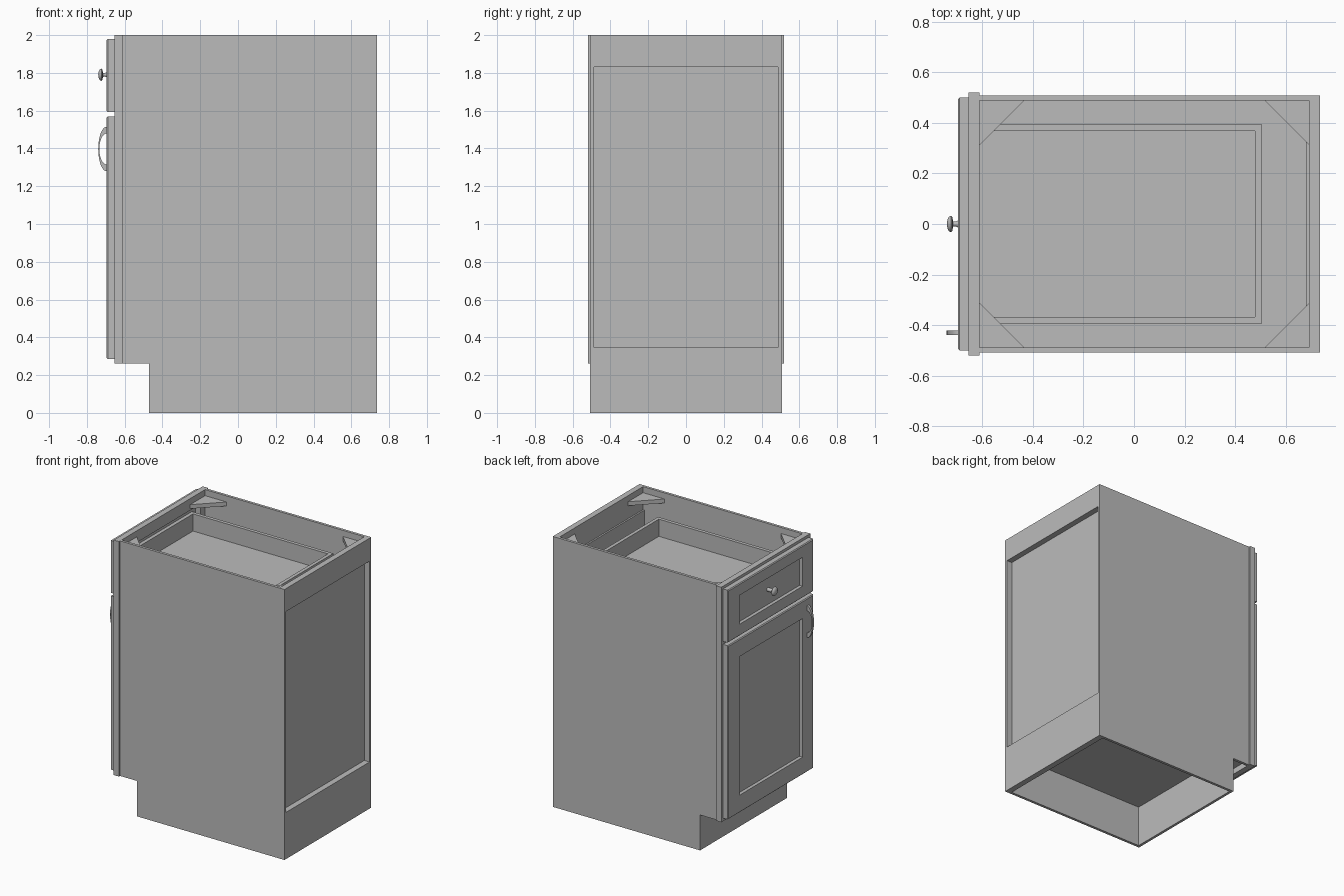
import bpy, bmesh, math
from mathutils import Vector

cube = bpy.data.objects.get("Cube")
if cube:
    bpy.data.objects.remove(cube, do_unlink=True)

grey = bpy.data.materials.new("plain_grey")
grey.use_nodes = True
grey.diffuse_color = (0.5, 0.5, 0.5, 1)
grey.node_tree.nodes["Principled BSDF"].inputs["Base Color"].default_value = (0.5, 0.5, 0.5, 1)


def finish(name, bm, smooth=False):
    bmesh.ops.recalc_face_normals(bm, faces=bm.faces)
    mesh = bpy.data.meshes.new(name)
    bm.to_mesh(mesh)
    bm.free()
    mesh.materials.append(grey)
    obj = bpy.data.objects.new(name, mesh)
    bpy.context.collection.objects.link(obj)
    if smooth:
        bpy.ops.object.select_all(action="DESELECT")
        obj.select_set(True)
        bpy.context.view_layer.objects.active = obj
        bpy.ops.object.shade_smooth_by_angle(angle=math.radians(40))
    return obj


def box(name, x, y, z):
    """Box given by its (low, high) range on each axis."""
    bm = bmesh.new()
    bmesh.ops.create_cube(bm, size=1)
    for v in bm.verts:
        v.co = [r[0] if c < 0 else r[1] for c, r in zip(v.co, (x, y, z))]
    return finish(name, bm)


def prism(name, points, offset):
    """Extrude a closed outline of 3D points along an offset."""
    bm = bmesh.new()
    face = bm.faces.new([bm.verts.new(p) for p in points])
    top = bmesh.ops.extrude_face_region(bm, geom=[face])
    moved = [g for g in top["geom"] if isinstance(g, bmesh.types.BMVert)]
    bmesh.ops.translate(bm, verts=moved, vec=Vector(offset))
    return finish(name, bm)


def shaker_front(name, z0, z1, stile, rail):
    """Framed front with a recessed flat panel and eased outer edges."""
    back, front, depth, ease, half = -0.652, -0.695, 0.025, 0.006, 0.5

    bm = bmesh.new()

    def ring(x, dy, dz):
        a, b = half - dy, (z0 + dz, z1 - dz)
        return [bm.verts.new((x, y, z)) for y, z in
                ((-a, b[0]), (a, b[0]), (a, b[1]), (-a, b[1]))]

    rings = [ring(back, 0, 0), ring(front + ease, 0, 0), ring(front, ease, ease),
             ring(front, stile, rail), ring(front + depth, stile, rail)]
    for a, b in zip(rings, rings[1:]):
        for i in range(4):
            j = (i + 1) % 4
            bm.faces.new((a[i], a[j], b[j], b[i]))
    bm.faces.new(rings[0])
    bm.faces.new(rings[-1])
    return finish(name, bm)


FRAME_X = (-0.653, -0.61)
INNER = 0.487

# Carcass sides, notched for the toe space
side_outline = [(-0.61, 0.262), (-0.47, 0.262), (-0.47, 0), (0.735, 0), (0.735, 2), (-0.61, 2)]
for label, y in (("right", -0.507), ("left", INNER)):
    prism(label + "_side", [(x, y, z) for x, z in side_outline], (0, 0.02, 0))

# Carcass back, floor and toe board
inside = (-INNER, INNER)
box("back_top_rail", (0.692, 0.735), inside, (1.83, 2))
box("back_bottom_rail", (0.692, 0.735), inside, (0, 0.345))
box("back_panel", (0.68, 0.692), inside, (0.305, 1.83))
box("cabinet_floor", (-0.61, 0.692), inside, (0.305, 0.345))
box("toe_board", (-0.47, -0.45), inside, (0, 0.305))

# Face frame
for label, y in (("right", (-0.52, -0.433)), ("left", (0.433, 0.52))):
    box(label + "_stile", FRAME_X, y, (0.262, 2))
for label, z in (("top", (1.913, 2)), ("middle", (1.54, 1.627)), ("bottom", (0.262, 0.345))):
    box(label + "_frame_rail", FRAME_X, (-0.433, 0.433), z)

# Triangular corner braces
for end, x, reach in (("front", -0.61, 0.175), ("back", 0.692, -0.175)):
    for label, s in (("right", -1), ("left", 1)):
        y = s * INNER
        prism(f"{end}_{label}_corner_brace",
              [(x, y, 1.925), (x + reach, y, 1.925), (x, y - s * abs(reach), 1.925)],
              (0, 0, 0.03))

# Drawer box
box_z = (1.66, 1.862)
for label, y in (("right", (-0.393, -0.367)), ("left", (0.367, 0.393))):
    box("drawer_" + label + "_side", (-0.652, 0.505), y, box_z)
for label, x in (("inner_front", (-0.652, -0.625)), ("back", (0.479, 0.505))):
    box("drawer_" + label, x, (-0.367, 0.367), box_z)
box("drawer_floor", (-0.625, 0.479), (-0.367, 0.367), (1.715, 1.735))

# Door and drawer fronts
shaker_front("door", 0.285, 1.57, 0.13, 0.13)
shaker_front("drawer_front", 1.592, 1.98, 0.13, 0.087)

# Round knob, lathed about the x axis
profile = [(-0.67, 0.014), (-0.695, 0.014), (-0.705, 0.009), (-0.715, 0.011), (-0.718, 0.027),
           (-0.723, 0.033), (-0.731, 0.029), (-0.737, 0.018), (-0.74, 0)]
bm = bmesh.new()
verts = [bm.verts.new((x, r, 1.79)) for x, r in profile]
edges = [bm.edges.new(pair) for pair in zip(verts, verts[1:])]
bmesh.ops.spin(bm, geom=verts + edges, cent=(0, 0, 1.79), axis=(1, 0, 0),
               angle=math.tau, steps=24)
bmesh.ops.remove_doubles(bm, verts=bm.verts, dist=0.0001)
finish("drawer_knob", bm, smooth=True)

# Bowed door pull, thick at the feet and thin in the middle
steps = 20
outer, inner = [], []
for i in range(steps + 1):
    t = math.pi * i / steps
    outer.append((-0.695 - 0.045 * math.sin(t), -0.439, 1.397 - 0.118 * math.cos(t)))
    inner.append((-0.695 - 0.039 * math.sin(t), -0.439, 1.397 - 0.082 * math.cos(t)))
prism("door_pull", outer + inner[::-1], (0, 0.018, 0))
